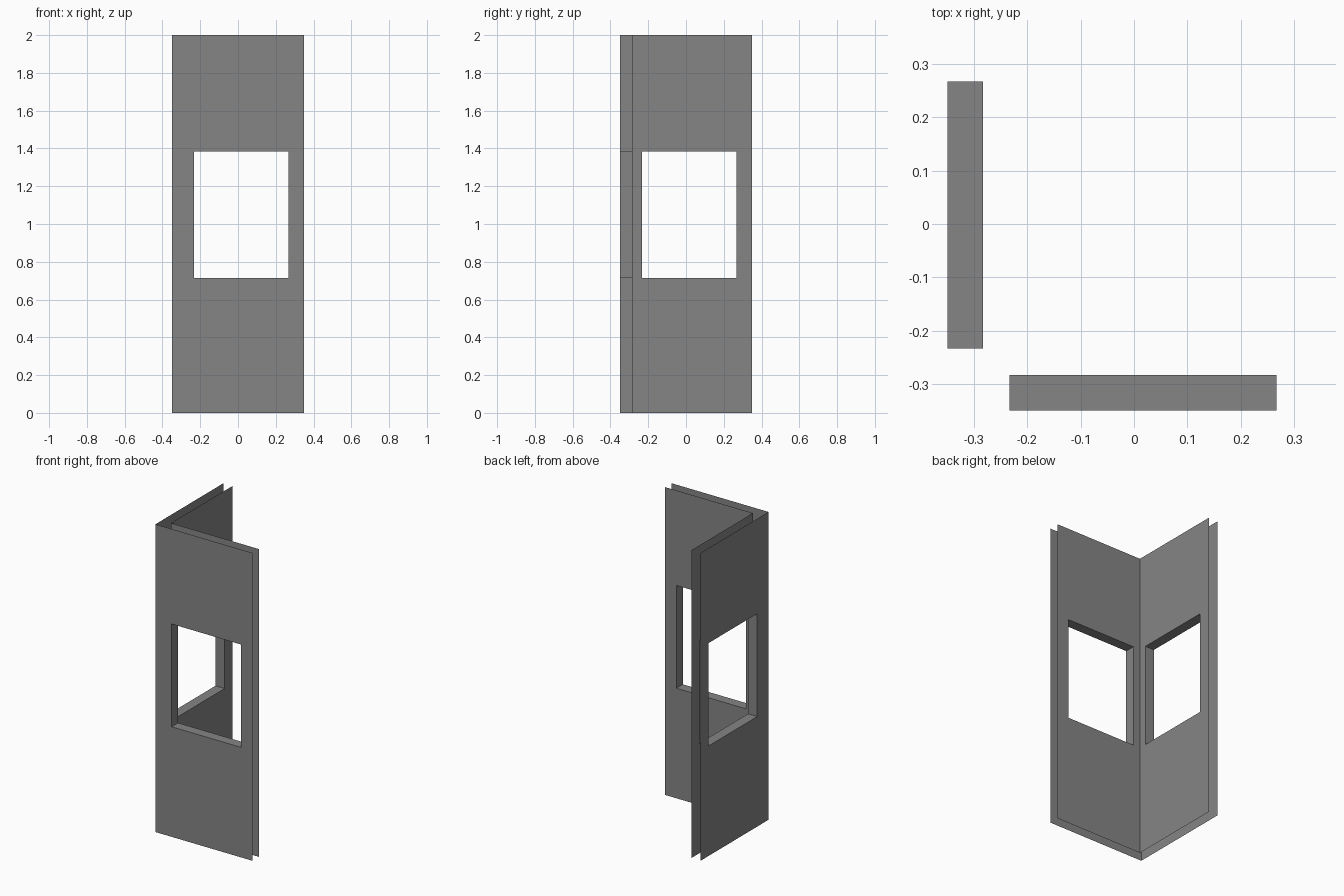
import bpy
import bmesh
from mathutils import Vector

cube = bpy.data.objects.get("Cube")
if cube:
    bpy.data.objects.remove(cube, do_unlink=True)

HALF = 0.349            # half the footprint
THICK = 0.066           # gap between outer and inner sheets
HEIGHT = 2.0
OPENING = (-0.233, 0.267, 0.715, 1.383)   # start, end, sill, head

grey = bpy.data.materials.new("wall_grey")
grey.use_nodes = True
colour = (0.235, 0.235, 0.235, 1)
grey.diffuse_color = colour
grey.node_tree.nodes["Principled BSDF"].inputs["Base Color"].default_value = colour


def rectangle(bm, a0, a1, z0, z1, depth, place):
    """Four corners of an upright rectangle at a given depth."""
    corners = ((a0, z0), (a1, z0), (a1, z1), (a0, z1))
    return [bm.verts.new(place(a, depth, z)) for a, z in corners]


def bridge(bm, ring_a, ring_b, flip):
    """Quads joining two rings of four corners."""
    for i in range(4):
        j = (i + 1) % 4
        quad = [ring_a[i], ring_a[j], ring_b[j], ring_b[i]]
        bm.faces.new(quad[::-1] if flip else quad)


def window_wall(name, place, flip):
    """Two open-edged sheets joined only by the window reveal."""
    bm = bmesh.new()
    outer_y, inner_y = -HALF, -HALF + THICK
    outer = rectangle(bm, -HALF, HALF, 0, HEIGHT, outer_y, place)
    inner = rectangle(bm, -HALF + THICK, HALF, 0, HEIGHT, inner_y, place)
    outer_hole = rectangle(bm, *OPENING, outer_y, place)
    inner_hole = rectangle(bm, *OPENING, inner_y, place)
    bridge(bm, outer, outer_hole, flip)        # outside sheet
    bridge(bm, outer_hole, inner_hole, flip)   # window reveal
    bridge(bm, inner_hole, inner, flip)        # inside sheet
    mesh = bpy.data.meshes.new(name)
    bm.to_mesh(mesh)
    bm.free()
    mesh.materials.append(grey)
    obj = bpy.data.objects.new(name, mesh)
    bpy.context.collection.objects.link(obj)


# Front wall, and the right wall mirrored across the corner diagonal
window_wall("front_wall", lambda a, d, z: Vector((a, d, z)), False)
window_wall("right_wall", lambda a, d, z: Vector((d, a, z)), True)
